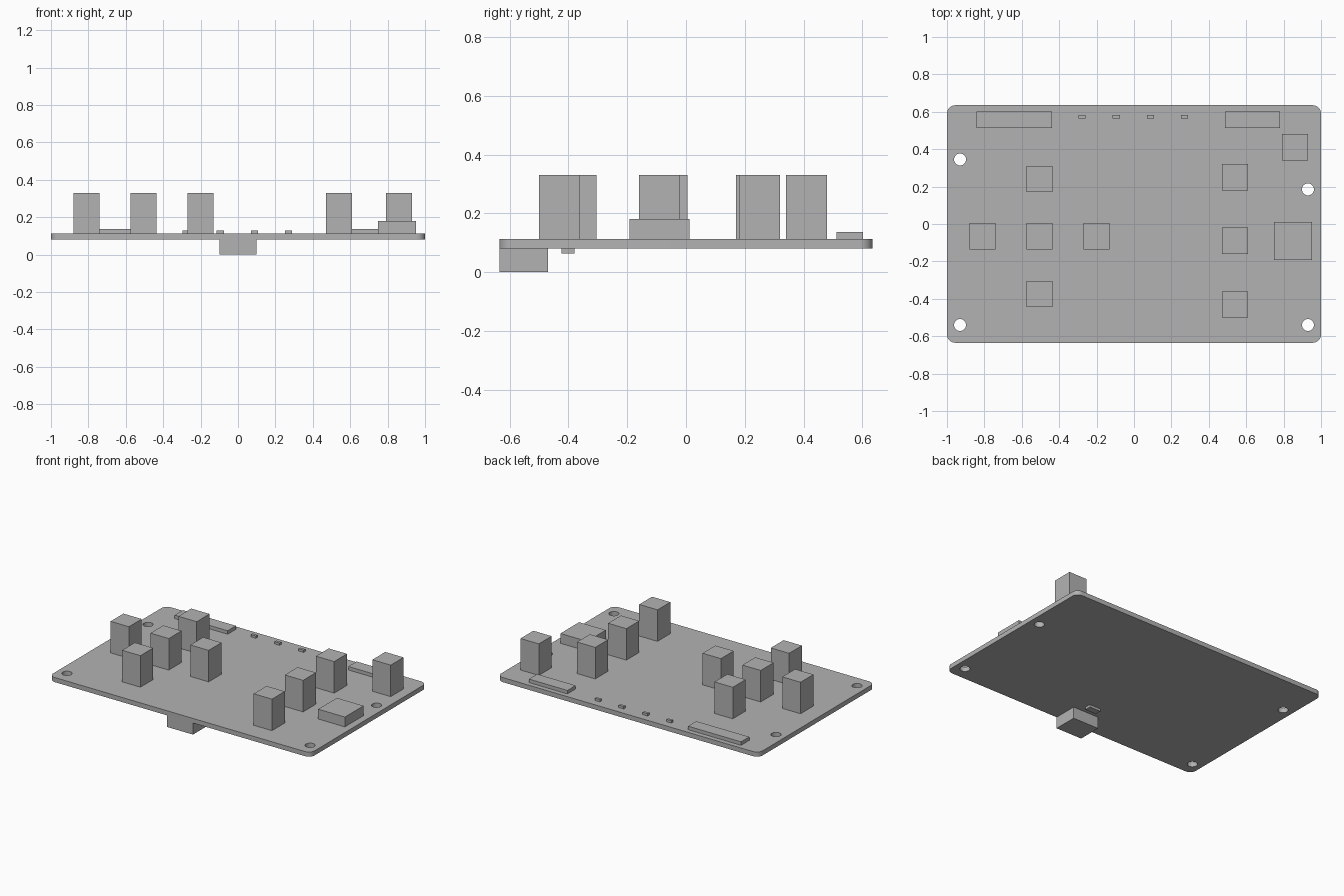
import bpy
from math import cos, sin, pi, radians

old = bpy.data.objects.get("Cube")
if old:
    bpy.data.objects.remove(old, do_unlink=True)

GREY = (0.45, 0.45, 0.45, 1)
mat = bpy.data.materials.new("plain grey")
mat.use_nodes = True
mat.diffuse_color = GREY
mat.node_tree.nodes["Principled BSDF"].inputs["Base Color"].default_value = GREY

BOTTOM, TOP = 0.08, 0.112
HALF_X, HALF_Y, CORNER = 1.0, 0.635, 0.045


def box(name, x, y, sx, sy, z0, z1):
    """Axis-aligned block centred on x, y between two heights."""
    bpy.ops.mesh.primitive_cube_add(size=1, location=(x, y, (z0 + z1) / 2))
    ob = bpy.context.object
    ob.name = name
    ob.scale = (sx, sy, z1 - z0)
    bpy.ops.object.transform_apply(location=False, rotation=False, scale=True)
    ob.data.materials.append(mat)
    return ob


def arc(cx, cy, r, start, sweep, steps):
    return [(cx + r * cos(start + sweep * i / steps),
             cy + r * sin(start + sweep * i / steps)) for i in range(steps + 1)]


# Circuit board: rounded outline with four screw holes, extruded
outline = []
for i, (sx, sy) in enumerate([(1, 1), (-1, 1), (-1, -1), (1, -1)]):
    outline += arc(sx * (HALF_X - CORNER), sy * (HALF_Y - CORNER),
                   CORNER, i * pi / 2, pi / 2, 10)
holes = [(-0.93, 0.345), (0.93, 0.185), (-0.93, -0.54), (0.93, -0.54)]
loops = [outline] + [arc(x, y, 0.032, 0, 2 * pi, 32)[:-1] for x, y in holes]

curve = bpy.data.curves.new("board", "CURVE")
curve.dimensions = "2D"
curve.fill_mode = "BOTH"
curve.extrude = (TOP - BOTTOM) / 2
for loop in loops:
    spline = curve.splines.new("POLY")
    spline.points.add(len(loop) - 1)
    for point, (x, y) in zip(spline.points, loop):
        point.co = (x, y, 0, 1)
    spline.use_cyclic_u = True
board = bpy.data.objects.new("board", curve)
board.location.z = (TOP + BOTTOM) / 2
bpy.context.collection.objects.link(board)
bpy.ops.object.select_all(action="DESELECT")
board.select_set(True)
bpy.context.view_layer.objects.active = board
bpy.ops.object.convert(target="MESH")
board = bpy.context.object
board.data.materials.clear()
board.data.materials.append(mat)
bpy.ops.object.shade_smooth_by_angle(angle=radians(30))

# Tall push buttons: direction cross, action column, single corner button
buttons = {
    "pad_left": (-0.81, -0.065), "pad_centre": (-0.505, -0.065),
    "pad_right": (-0.2, -0.065), "pad_up": (-0.505, 0.24),
    "pad_down": (-0.505, -0.375),
    "action_top": (0.54, 0.25), "action_middle": (0.54, -0.09),
    "action_bottom": (0.54, -0.43), "corner": (0.86, 0.41),
}
for name, (x, y) in buttons.items():
    box(name + "_button", x, y, 0.14, 0.14, TOP, 0.33)

# Low block and the two flat headers on the back edge
box("square_module", 0.85, -0.09, 0.204, 0.204, TOP, 0.18)
box("long_header", -0.64, 0.557, 0.405, 0.09, TOP, 0.136)
box("short_header", 0.633, 0.557, 0.295, 0.09, TOP, 0.136)

# Row of small indicator lights
for i in range(4):
    box(f"indicator_{i + 1}", -0.278 + i * 0.183, 0.573, 0.038, 0.018, TOP, 0.128)

# Underside: plug socket at the front edge and a small chip behind it
box("plug_socket", 0, -0.552, 0.2, 0.166, 0, BOTTOM)
box("small_chip", 0, -0.402, 0.085, 0.045, 0.063, BOTTOM)
